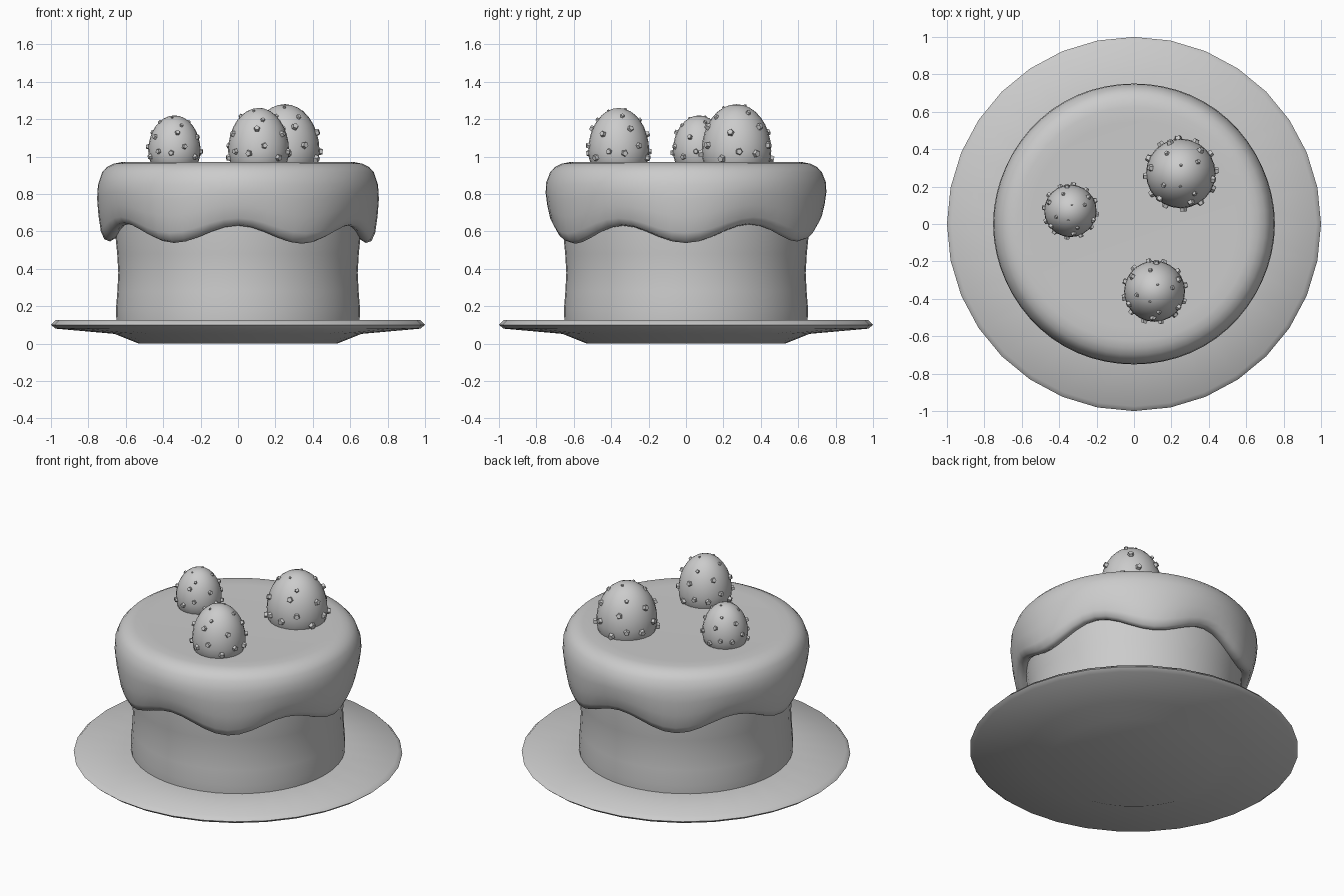
import bpy, bmesh
from math import sin, cos, pi, radians
from mathutils import Matrix, Vector

if "Cube" in bpy.data.objects:
    bpy.data.objects.remove(bpy.data.objects["Cube"])


def finish(name, bm, angle=60, loc=(0, 0, 0)):
    bmesh.ops.recalc_face_normals(bm, faces=bm.faces[:])
    mesh = bpy.data.meshes.new(name)
    bm.to_mesh(mesh)
    bm.free()
    ob = bpy.data.objects.new(name, mesh)
    ob.location = loc
    bpy.context.collection.objects.link(ob)
    bpy.ops.object.select_all(action='DESELECT')
    bpy.context.view_layer.objects.active = ob
    ob.select_set(True)
    bpy.ops.object.shade_smooth_by_angle(angle=radians(angle))
    return ob


def lathe(bm, rings, sides, cap_start=False, cap_end=False):
    """rings: functions of the angle (or constant tuples) giving (radius, z)"""
    loops = []
    for ring in rings:
        loop = []
        for i in range(sides):
            a = 2 * pi * i / sides
            r, z = ring(a) if callable(ring) else ring
            loop.append(bm.verts.new((r * cos(a), r * sin(a), z)))
        loops.append(loop)
    for lo, hi in zip(loops, loops[1:]):
        for i in range(sides):
            j = (i + 1) % sides
            bm.faces.new((lo[i], lo[j], hi[j], hi[i]))
    if cap_start:
        bm.faces.new(loops[0])
    if cap_end:
        bm.faces.new(loops[-1])


# plate
bm = bmesh.new()
lathe(bm, [(0.53, 0.0), (0.66, 0.052), (0.975, 0.08), (1.0, 0.1),
           (0.975, 0.125), (0.6, 0.125)], 32, True, True)
finish("plate", bm, 50)

# sponge body, slightly waisted
bm = bmesh.new()
lathe(bm, [(0.65, 0.12), (0.653, 0.18), (0.645, 0.28), (0.64, 0.38),
           (0.646, 0.48), (0.655, 0.57), (0.655, 0.68)], 48)
finish("sponge", bm)


# icing with six soft drips
def drip(a):
    return 0.59 - 0.048 * cos(6 * a) - 0.008 * cos(a + 1.0)


def icing_ring(r, t):
    top = 0.9
    return lambda a: (r + 0.004 * cos(6 * a) * t, top + (drip(a) - top) * t)


bm = bmesh.new()
lathe(bm, [icing_ring(0.645, 0.94), icing_ring(0.68, 1.0), icing_ring(0.71, 0.97),
           icing_ring(0.73, 0.85), icing_ring(0.744, 0.6), icing_ring(0.752, 0.35),
           icing_ring(0.748, 0.14), (0.727, 0.915), (0.7, 0.945), (0.665, 0.962),
           (0.625, 0.97), (0.55, 0.968)], 60, False, True)
finish("icing", bm)


# eggs with small five-sided studs
def egg_point(r, up, phi, a):
    h = up if phi > 0 else r * 1.05
    pos = Vector((r * cos(phi) * cos(a), r * cos(phi) * sin(a), h * sin(phi)))
    nrm = Vector((pos.x / r**2, pos.y / r**2, pos.z / h**2)).normalized()
    return pos, nrm


def egg(name, x, y, z, r, top, turn):
    up = top - z
    bm = bmesh.new()
    bmesh.ops.create_uvsphere(bm, u_segments=24, v_segments=16, radius=1)
    for v in bm.verts:
        v.co = Vector((v.co.x * r, v.co.y * r, v.co.z * (up if v.co.z > 0 else r * 1.05)))
    finish(name, bm, 60, (x, y, z))

    bm = bmesh.new()
    for phi, count, size, off in [(-8, 6, 0.13, 0.0), (3, 6, 0.12, 0.5),
                                  (27, 6, 0.12, 0.25), (50, 4, 0.085, 0.0),
                                  (72, 2, 0.05, 0.3)]:
        for k in range(count):
            a = 2 * pi * (k + off) / count + turn
            pos, nrm = egg_point(r, up, radians(phi + 4 * (-1) ** k), a)
            rot = Vector((0, 0, 1)).rotation_difference(nrm).to_matrix().to_4x4()
            bmesh.ops.create_cone(bm, cap_ends=True, segments=5, radius1=size * r * 1.05,
                                  radius2=size * r * 0.7, depth=size * r * 1.5,
                                  matrix=Matrix.Translation(pos) @ rot)
    finish(name + "_studs", bm, 30, (x, y, z))


egg("egg_left", -0.34, 0.07, 1.03, 0.14, 1.22, 0.4)
egg("egg_front", 0.11, -0.36, 1.03, 0.163, 1.26, 0.2)
egg("egg_back", 0.25, 0.27, 1.03, 0.186, 1.28, 0.6)
